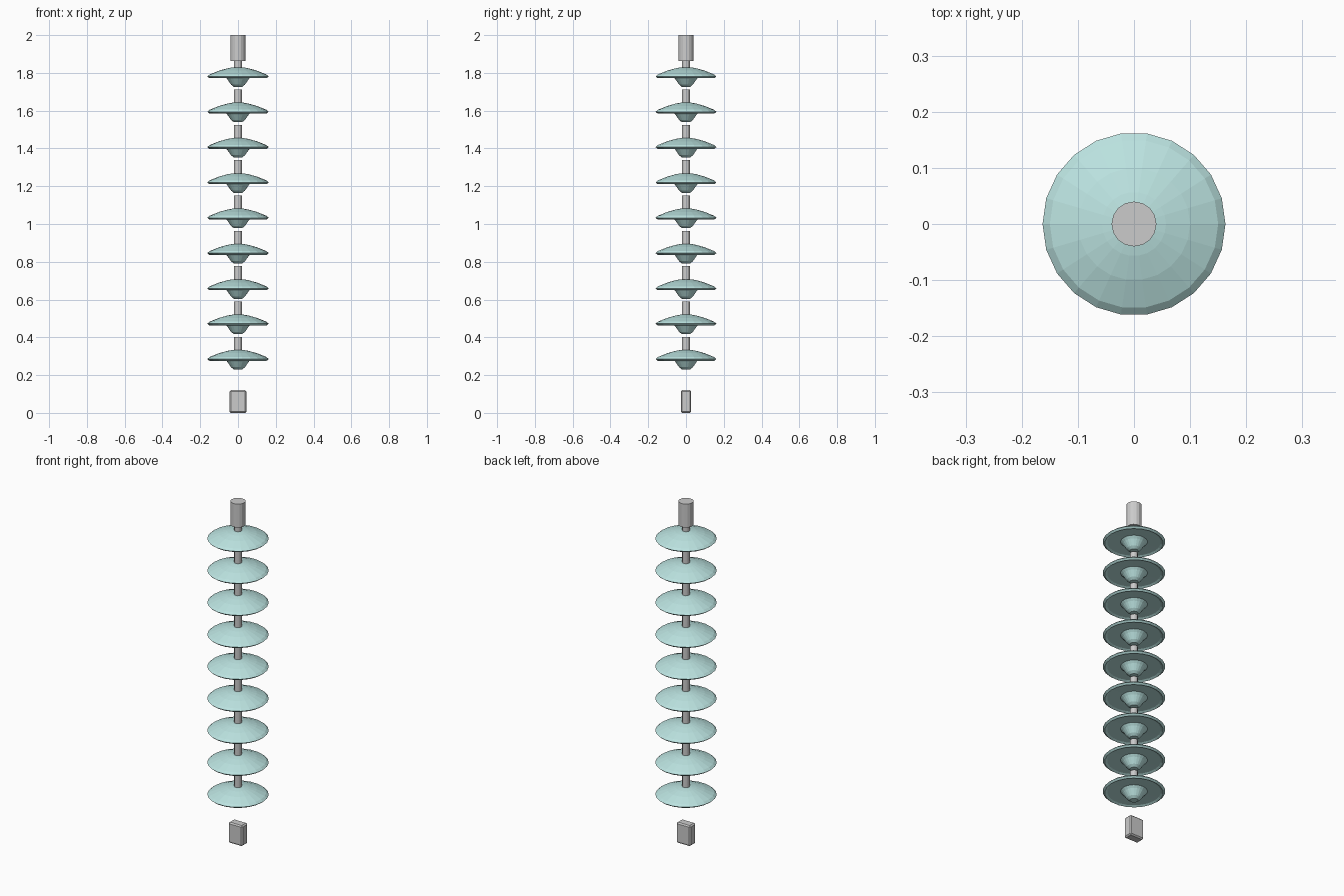
import bpy, bmesh
from math import cos, sin, pi

if "Cube" in bpy.data.objects:
    bpy.data.objects.remove(bpy.data.objects["Cube"])

COUNT, PITCH, BASE = 9, 0.187, 0.23

glass = bpy.data.materials.new("pale_green_glass")
glass.diffuse_color = (0.5, 0.77, 0.75, 1)
glass.use_nodes = True
glass.node_tree.nodes["Principled BSDF"].inputs["Base Color"].default_value = glass.diffuse_color


def finish(name, bm, mat=None):
    bmesh.ops.recalc_face_normals(bm, faces=bm.faces)
    mesh = bpy.data.meshes.new(name)
    bm.to_mesh(mesh)
    bm.free()
    if mat:
        mesh.materials.append(mat)
    obj = bpy.data.objects.new(name, mesh)
    bpy.context.collection.objects.link(obj)
    return obj


def lathe(name, profile, sides, z, mat=None):
    """Revolve (radius, height) points around z and cap both ends."""
    bm = bmesh.new()
    rings = [[bm.verts.new((r * cos(2 * pi * i / sides), r * sin(2 * pi * i / sides), h))
              for i in range(sides)] for r, h in profile]
    for a, b in zip(rings, rings[1:]):
        for i in range(sides):
            j = (i + 1) % sides
            bm.faces.new((a[i], a[j], b[j], b[i]))
    bm.faces.new(rings[0])
    bm.faces.new(rings[-1])
    obj = finish(name, bm, mat)
    obj.location.z = z
    return obj


# Insulator discs: lower boss, underside, rim, domed top
disc = [(0.022, 0.0), (0.037, 0.012), (0.058, 0.042), (0.07, 0.054),
        (0.14, 0.052), (0.152, 0.046), (0.163, 0.055), (0.15, 0.066),
        (0.1, 0.086), (0.057, 0.098), (0.03, 0.103)]
# Steel pin rising from each disc
pin = [(0.02, 0.09), (0.02, 0.173)]

for k in range(COUNT):
    z = BASE + k * PITCH
    lathe(f"disc_{k + 1}", disc, 22, z, glass)
    lathe(f"pin_{k + 1}", pin, 12, z)

# Top socket
lathe("top_socket", [(0.04, 0.0), (0.04, 0.137)], 16, 1.863)

# Bottom clamp block with softened edges
bm = bmesh.new()
bmesh.ops.create_cube(bm, size=1)
bmesh.ops.scale(bm, vec=(0.09, 0.054, 0.12), verts=bm.verts)
bmesh.ops.translate(bm, vec=(0, 0, 0.06), verts=bm.verts)
bmesh.ops.bevel(bm, geom=bm.edges[:], offset=0.007, segments=1,
                affect='EDGES', profile=0.5)
finish("bottom_clamp", bm)
